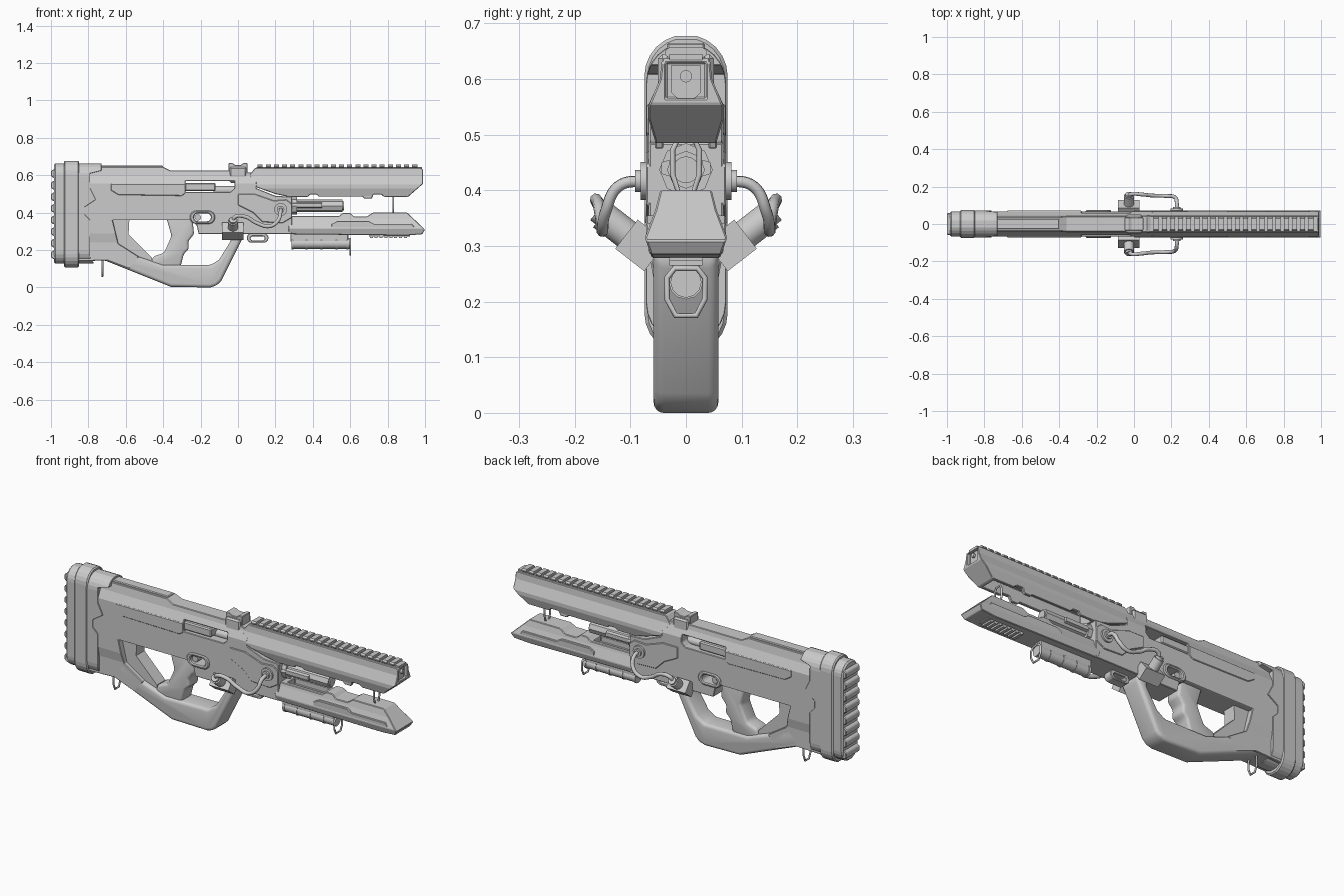
import bpy, bmesh, math
from mathutils import Vector, Matrix

if "Cube" in bpy.data.objects:
    bpy.data.objects.remove(bpy.data.objects["Cube"])


def finish(ob, bevel=0.0, seg=1, smooth=False):
    bpy.ops.object.select_all(action='DESELECT')
    bpy.context.view_layer.objects.active = ob
    ob.select_set(True)
    if bevel:
        m = ob.modifiers.new("bevel", 'BEVEL')
        m.width, m.segments, m.limit_method = bevel, seg, 'ANGLE'
        m.angle_limit = math.radians(28)
        bpy.ops.object.modifier_apply(modifier=m.name)
    if smooth:
        bpy.ops.object.shade_smooth_by_angle(angle=math.radians(35))
    return ob


def prism(name, pts, a, b, axis='Y', bevel=0.0, seg=1, smooth=False):
    """Extrude a 2D outline: axis Y takes (x, z) points, axis X takes (y, z)."""
    bm = bmesh.new()
    vs = [bm.verts.new((u, a, v) if axis == 'Y' else (a, u, v)) for u, v in pts]
    r = bmesh.ops.extrude_face_region(bm, geom=[bm.faces.new(vs)])
    d = Vector((0, b - a, 0) if axis == 'Y' else (b - a, 0, 0))
    bmesh.ops.translate(bm, vec=d, verts=[g for g in r['geom'] if isinstance(g, bmesh.types.BMVert)])
    bmesh.ops.recalc_face_normals(bm, faces=bm.faces)
    me = bpy.data.meshes.new(name)
    bm.to_mesh(me)
    bm.free()
    ob = bpy.data.objects.new(name, me)
    bpy.context.collection.objects.link(ob)
    return finish(ob, bevel, seg, smooth)


def slab(name, pts, hw, **k):
    return prism(name, pts, -hw, hw, **k)


def box(name, x0, x1, hw, z0, z1, **k):
    return slab(name, [(x0, z0), (x1, z0), (x1, z1), (x0, z1)], hw, **k)


def cut(ob, tool, op='DIFFERENCE'):
    m = ob.modifiers.new("bool", 'BOOLEAN')
    m.object, m.operation, m.solver = tool, op, 'EXACT'
    bpy.context.view_layer.objects.active = ob
    bpy.ops.object.modifier_apply(modifier=m.name)
    bpy.data.objects.remove(tool)
    return ob


def sym(half):
    """Mirror a half section (y, z) listed from top to bottom."""
    return half + [(-y, z) for y, z in reversed(half)]


def shaped(name, side, half):
    """Side outline intersected with a front section."""
    xs = [p[0] for p in side]
    ob = slab(name, side, 0.3)
    return cut(ob, prism("section", sym(half), min(xs) - .1, max(xs) + .1, 'X'), 'INTERSECT')


def stadium(cx, cz, w, h, n=8):
    pts = []
    for s, a0 in ((1, -90), (-1, 90)):
        for i in range(n + 1):
            a = math.radians(a0 + 180 * i / n)
            pts.append((cx + s * (w - h) + h * math.cos(a), cz + h * math.sin(a)))
    return pts


def rod(name, p0, p1, r, n=16):
    p0, p1 = Vector(p0), Vector(p1)
    bpy.ops.mesh.primitive_cylinder_add(vertices=n, radius=r, depth=(p1 - p0).length, location=(p0 + p1) / 2)
    ob = bpy.context.object
    ob.rotation_euler = (p1 - p0).to_track_quat('Z', 'Y').to_euler()
    ob.name = name
    return finish(ob, smooth=n > 8)


def tube(name, pts, r, closed=False, kind='POLY'):
    cu = bpy.data.curves.new(name, 'CURVE')
    cu.dimensions, cu.bevel_depth, cu.bevel_resolution, cu.use_fill_caps = '3D', r, 2, True
    sp = cu.splines.new(kind)
    if kind == 'BEZIER':
        sp.bezier_points.add(len(pts) - 1)
        for b, p in zip(sp.bezier_points, pts):
            b.co, b.handle_left_type, b.handle_right_type = p, 'AUTO', 'AUTO'
    else:
        sp.points.add(len(pts) - 1)
        for q, p in zip(sp.points, pts):
            q.co = (*p, 1)
    sp.use_cyclic_u = closed
    ob = bpy.data.objects.new(name, cu)
    bpy.context.collection.objects.link(ob)
    return ob


# Receiver and stock body, with ejection port and selector slot
body = shaped("receiver", [
    (-.86, .645), (-.40, .645), (-.36, .625), (-.02, .625), (.10, .61), (.10, .53), (.20, .49), (.29, .485),
    (.29, .285), (-.21, .285), (-.22, .33), (-.25, .36), (-.67, .36), (-.64, .235), (-.53, .165), (-.58, .10),
    (-.70, .145), (-.86, .14)],
    [(.036, .65), (.046, .60), (.067, .555), (.067, .29), (.058, .24), (.058, .05)])
cut(body, slab("port_cut", [(-.28, .51), (-.04, .51), (-.02, .53), (-.02, .57), (-.28, .57)], .2))
cut(body, slab("slot_cut", stadium(-.19, .375, .045, .021), .2))
finish(body, .003)
box("bolt_cover", -.285, -.12, .06, .515, .56, bevel=.006)
rod("bolt", (-.13, 0, .52), (-.02, 0, .52), .022, 12)

# Selector surround with see-through slot
boss = slab("selector_surround", stadium(-.19, .375, .068, .036), .075)
cut(boss, slab("boss_cut", stadium(-.19, .375, .045, .021), .2))
finish(boss, .005, smooth=True)
rod("selector_pin", (-.215, -.06, .375), (-.215, .06, .375), .017)

# Raised side panels
slab("stock_side_panel", [(-.68, .555), (-.68, .52), (-.64, .495), (-.30, .49), (-.28, .505), (-.28, .555)], .071, bevel=.003)
slab("front_side_panel", [(.0, .50), (.09, .50), (.19, .465), (.26, .47), (.29, .445), (.29, .375), (.24, .345),
                          (.13, .35), (.08, .40), (.0, .44)], .072, bevel=.003)
box("magazine_housing", -.21, -.08, .06, .285, .34, bevel=.008)

# Hand guard loop, grip, trigger and inner liner
slab("grip_guard", [(-.74, .15), (-.70, .14), (-.36, .004), (-.15, .0), (-.115, .01), (-.09, .035), (.03, .275), (.02, .31),
                    (-.05, .31), (-.035, .255), (-.10, .15), (-.145, .12), (-.40, .12), (-.53, .165), (-.66, .235)],
     .058, bevel=.022, seg=4, smooth=True)
slab("grip", [(-.385, .38), (-.245, .38), (-.235, .285), (-.268, .245), (-.262, .205), (-.29, .18), (-.31, .10),
              (-.47, .10), (-.455, .165), (-.395, .185), (-.355, .275)], .045, bevel=.014, seg=3, smooth=True)
slab("grip_hole_liner", [(-.69, .38), (-.58, .38), (-.585, .285), (-.46, .16), (-.46, .11), (-.66, .2)], .036)

# Butt pad built from rounded sections
def butt(hw, z0, z1):
    r = hw
    arc = [(hw * math.sin(math.radians(a)), r * math.cos(math.radians(a))) for a in range(15, 91, 15)]
    return [(y, z1 - r + c) for y, c in arc] + [(y, z0 + r - c) for y, c in reversed(arc)]

prism("butt_pad", sym(butt(.068, .125, .665)), -.985, -.92, 'X', bevel=.008)
prism("butt_band", sym(butt(.075, .105, .68)), -.93, -.85, 'X', bevel=.006)
finish(shaped("stock_collar", [(-.86, .12), (-.77, .13), (-.79, .16), (-.79, .36), (-.82, .39), (-.82, .43), (-.76, .47),
                               (-.79, .53), (-.79, .61), (-.73, .625), (-.73, .67), (-.86, .67)], butt(.072, .125, .665)), .003)
for i in range(8):
    z = .175 + i * .062
    prism("butt_ridge", [(-.985, z - .024), (-1, z - .014), (-1, z + .014), (-.985, z + .024), (-.97, z + .024), (-.97, z - .024)],
          -.058, .058, bevel=.004)
box("cheek_ridge", -.75, -.40, .028, .63, .652, bevel=.004)

# Rear sight collar
slab("sight_base", [(-.05, .58), (-.05, .665), (-.03, .665), (-.015, .655), (.015, .655), (.03, .665), (.05, .665), (.05, .58)],
     .034, bevel=.003)
box("sight_clamp", -.045, .045, .05, .56, .645, bevel=.008)

# Upper handguard with hollow underside and recessed front
upper = shaped("upper_handguard", [
    (.06, .60), (.09, .638), (.98, .638), (.99, .63), (.99, .555), (.91, .485), (.78, .485), (.765, .498), (.725, .498),
    (.715, .475), (.675, .475), (.665, .487), (.43, .487), (.42, .497), (.385, .497), (.375, .485), (.27, .485),
    (.20, .50), (.10, .535)],
    [(.042, .645), (.047, .60), (.068, .55), (.068, .53), (.056, .49), (.056, .46)])
cut(upper, box("channel", .295, .89, .04, .4, .55))
cut(upper, box("front_recess", .968, 1.1, .036, .565, .63))
finish(upper, .003)
prism("front_frame", sym([(.026, .625), (.026, .575), (.015, .565)]), .96, .977, 'X')
rod("front_pin", (.95, 0, .605), (.988, 0, .605), .011)

# Top rail
box("rail_base", .10, .985, .03, .63, .645)
for i in range(20):
    x = .105 + i * .0435
    prism("rail_tooth", sym([(.03, .657), (.038, .65), (.038, .644), (.03, .638)]), x, x + .027, 'X')

# Lower handguard with its short rail
lower = shaped("lower_handguard", [
    (.27, .285), (.27, .382), (.54, .382), (.56, .398), (.60, .398), (.62, .38), (.69, .38), (.72, .40), (.905, .40),
    (1, .31), (.985, .285), (.90, .278)],
    [(.045, .405), (.055, .365), (.074, .315), (.06, .275)])
cut(lower, box("lower_channel", .32, .53, .03, .35, .5))
finish(lower, .003)
slab("lower_side_panel", [(.50, .34), (.53, .355), (.70, .355), (.73, .34), (.93, .34), (.95, .315), (.5, .315)], .072, bevel=.003)
box("lower_rail_base", .70, .92, .03, .274, .285)
for i in range(8):
    box("lower_rail_tooth", .705 + i * .026, .721 + i * .026, .03, .265, .277)

# Barrel
rod("barrel", (.25, 0, .437), (.56, 0, .437), .034, 8)
rod("barrel_base", (.25, 0, .437), (.315, 0, .437), .048, 8)
rod("barrel_bore", (.55, 0, .437), (.566, 0, .437), .024)
for s in (1, -1):
    prism("barrel_side_rail", [(s * .03, .425), (s * .044, .43), (s * .044, .45), (s * .03, .455)], .29, .45, 'X')

# Under-barrel cylinder with mount
rod("under_tube", (.285, 0, .235), (.595, 0, .235), .028, 12)
for x in (.285, .36, .44, .52, .58):
    rod("under_ring", (x, 0, .235), (x + .012, 0, .235), .031, 12)
box("under_mount", .28, .59, .024, .245, .29, bevel=.004)

# Wire loops: front sling, rear sling and muzzle strut
def loop(name, x, z0, z1, w):
    h = z1 - z0
    half = [(w * .6, z1), (w, z1 - h * .2), (w, z0 + h * .35), (w * .55, z0)]
    tube(name, [(x, y, z) for y, z in sym(half)], .005, True)

loop("front_sling_loop", .60, .175, .26, .034)
loop("rear_sling_loop", -.725, .06, .155, .03)
loop("muzzle_strut", .83, .395, .492, .024)
clip = slab("sling_bracket", stadium(.105, .265, .058, .025), .024)
cut(clip, slab("bracket_cut", stadium(.105, .263, .038, .011), .2))
finish(clip, .003)

# Side hoses with tilted connector blocks
for s in (1, -1):
    c, k = Vector((-.027, s * .081, .301)), Vector((0, s * .79, .613))
    bpy.ops.mesh.primitive_cube_add(size=1, location=c, rotation=(s * math.radians(37.8), 0, 0))
    blk = bpy.context.object
    blk.name, blk.scale = "hose_block", (.115, .066, .066)
    rod("hose_valve", c + k * .03, c + k * .088, .027)
    rod("hose_valve_cap", c + k * .085, c + k * .10, .02)
    tube("hose", [(-.027, s * .145, .352), (-.015, s * .16, .378), (.04, s * .158, .378), (.10, s * .152, .345), (.17, s * .15, .328),
                  (.215, s * .145, .36), (.228, s * .12, .408), (.228, s * .065, .417)], .0105, kind='BEZIER')
    rod("hose_socket", (.228, s * .06, .417), (.228, s * .082, .417), .034)
    rod("hose_collar", (.228, s * .08, .417), (.228, s * .092, .417), .02)
